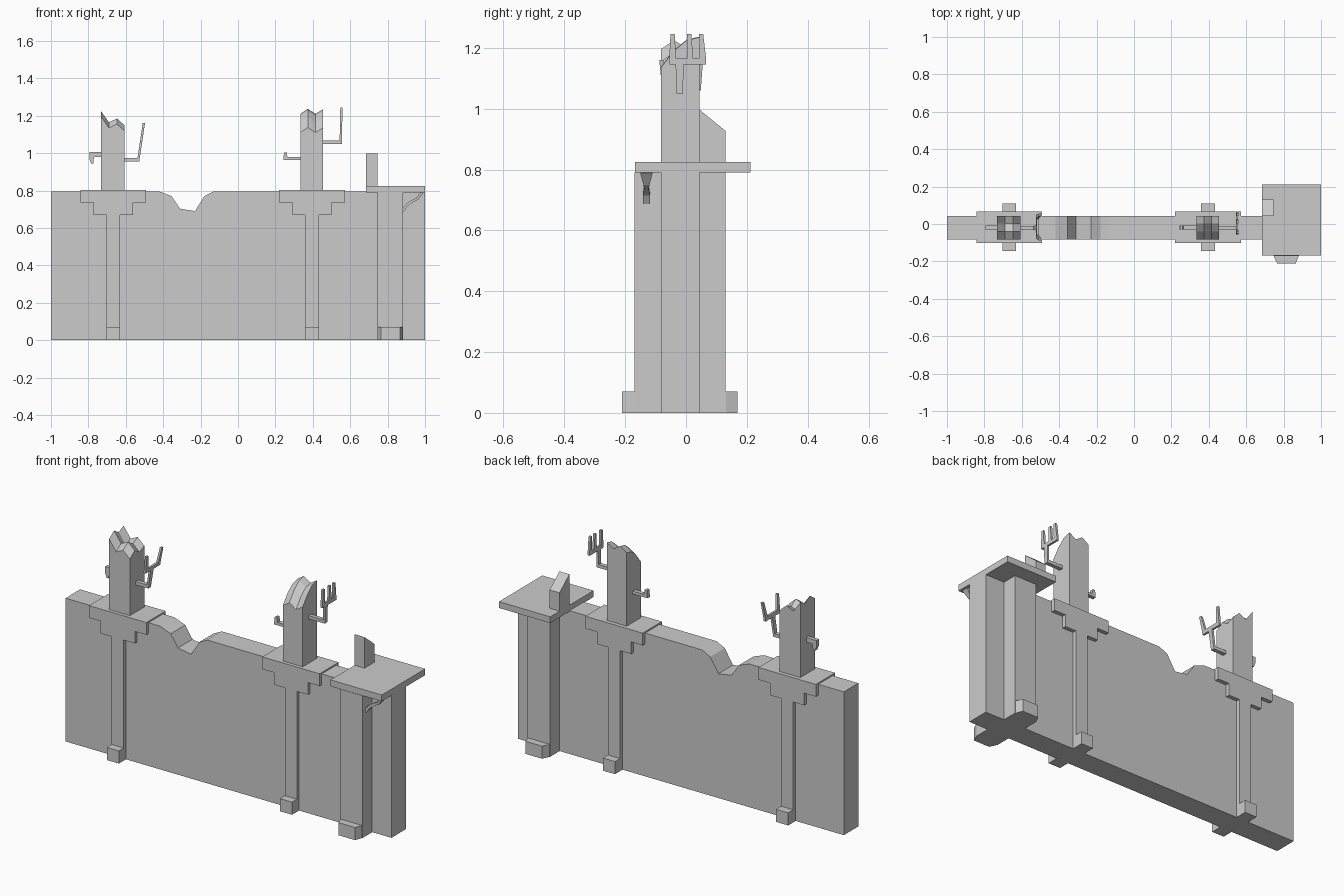
import bpy, bmesh
from mathutils import Vector

if "Cube" in bpy.data.objects:
    bpy.data.objects.remove(bpy.data.objects["Cube"])


def make(name, verts, faces):
    me = bpy.data.meshes.new(name)
    me.from_pydata(verts, [], faces)
    bm = bmesh.new()
    bm.from_mesh(me)
    bmesh.ops.recalc_face_normals(bm, faces=bm.faces)
    bm.to_mesh(me)
    bm.free()
    ob = bpy.data.objects.new(name, me)
    bpy.context.collection.objects.link(ob)
    return ob


def extrude(name, pts, axis, lo, hi):
    """Prism: profile in the two other axes, pushed along axis from lo to hi."""
    def place(p, t):
        c = list(p)
        c.insert(axis, t)
        return c
    n = len(pts)
    verts = [place(p, lo) for p in pts] + [place(p, hi) for p in pts]
    faces = [range(n), range(2 * n - 1, n - 1, -1)]
    faces += [(i, (i + 1) % n, n + (i + 1) % n, n + i) for i in range(n)]
    return make(name, verts, [tuple(f) for f in faces])


def box(name, x0, x1, y0, y1, z0, z1):
    return extrude(name, [(x0, y0), (x1, y0), (x1, y1), (x0, y1)], 2, z0, z1)


def broken_post(name, xs, ys, f, g, z0):
    """Square post whose jagged top is the sum of two zigzags."""
    nx, ny = len(xs), len(ys)
    verts = [(x, y, f[i] + g[j]) for i, x in enumerate(xs) for j, y in enumerate(ys)]
    verts += [(x, y, z0) for x in xs for y in ys]
    n = nx * ny
    faces = []
    for i in range(nx - 1):
        for j in range(ny - 1):
            a = i * ny + j
            faces.append((a, a + ny, a + ny + 1, a + 1))
    rim = [i * ny for i in range(nx)] + [(nx - 1) * ny + j for j in range(1, ny)]
    rim += [i * ny + ny - 1 for i in range(nx - 2, -1, -1)] + list(range(ny - 2, 0, -1))
    for a, b in zip(rim, rim[1:] + rim[:1]):
        faces.append((a, b, b + n, a + n))
    faces.append(tuple(r + n for r in rim))
    return make(name, verts, faces)


Y0, Y1 = -0.083, 0.044          # wall faces
YC = -0.02                      # wall centre line

# wall with the broken dip in its top edge
extrude("wall", [(-1, 0), (1, 0), (1, 0.795), (-0.13, 0.795), (-0.18, 0.77), (-0.23, 0.69),
                 (-0.31, 0.703), (-0.355, 0.77), (-0.42, 0.795), (-1, 0.795)], 1, Y0, Y1)

# stepped pilasters straddling the wall, with foot blocks
half = [(0.037, 0), (0.037, 0.668), (0.105, 0.668), (0.105, 0.735), (0.176, 0.735), (0.176, 0.803)]
outline = half + [(-x, z) for x, z in reversed(half)]
for side, cx in (("left", -0.667), ("right", 0.396)):
    extrude(side + "_pilaster", [(cx + x, z) for x, z in outline], 1, -0.102, 0.066)
    box(side + "_pilaster_foot", cx - 0.037, cx + 0.037, -0.145, 0.11, 0, 0.07)

# jagged posts
ys = [Y0, -0.04, 0.002, Y1]
broken_post("left_post", [-0.733, -0.69, -0.647, -0.606], ys,
            [1.225, 1.165, 1.185, 1.148], [-0.03, 0, -0.025, -0.005], 0.8)
broken_post("right_post", [0.333, 0.373, 0.414, 0.455], ys,
            [1.21, 1.237, 1.21, 1.235], [-0.10, -0.045, -0.01, 0], 0.8)

# short hooked pegs on the left faces
extrude("left_hook", [(-0.73, 1.005), (-0.795, 1.005), (-0.795, 0.97), (-0.785, 0.945),
                      (-0.774, 0.945), (-0.77, 0.98), (-0.73, 0.98)], 1, -0.03, -0.008)
extrude("right_hook", [(0.335, 0.978), (0.265, 0.978), (0.259, 1.005), (0.246, 1.003),
                       (0.242, 0.962), (0.335, 0.962)], 1, -0.03, -0.008)


# forks on bent arms on the right faces; lean shifts x with height
def fork(side, x_post, x, z_arm, z_bar, z_tip, lean, prongs):
    box(side + "_fork_arm", x_post, x + 0.012, -0.032, -0.01, z_arm, z_arm + 0.018)
    pieces = [("stem", [(-0.032, z_arm), (-0.01, z_arm), (-0.008, z_bar), (-0.034, z_bar)]),
              ("bar", [(prongs[0][0], z_bar), (prongs[-1][1], z_bar),
                       (prongs[-1][1], z_bar + 0.02), (prongs[0][0], z_bar + 0.02)])]
    for k, (a, b, splay) in enumerate(prongs):
        m = (a + b) / 2 + splay
        pieces.append(("prong_%d" % k, [(a, z_bar + 0.02), (b, z_bar + 0.02),
                                        (m + 0.007, z_tip), (m - 0.007, z_tip)]))
    for part, pts in pieces:
        ob = extrude(side + "_fork_" + part, pts, 0, x, x + 0.012)
        for v in ob.data.vertices:
            v.co.x += lean * (v.co.z - z_arm)


fork("left", -0.61, -0.54, 0.955, 1.06, 1.16, 0.15,
     [(-0.08, -0.058, -0.012), (0.028, 0.05, 0.01)])
fork("right", 0.45, 0.543, 1.05, 1.145, 1.245, 0.02,
     [(-0.055, -0.033, 0), (0.003, 0.023, -0.002), (0.043, 0.066, -0.005)])

# end pier: cross-shaped shaft, chamfered feet front and back, slab on top
box("pier_shaft", 0.745, 0.882, -0.17, 0.13, 0, 0.79)
for name, s in (("front", -1), ("back", 1)):
    extrude("pier_%s_foot" % name,
            [(0.747, YC + s * 0.14), (0.88, YC + s * 0.14), (0.88, YC + s * 0.152),
             (0.865, YC + s * 0.19), (0.765, YC + s * 0.19), (0.747, YC + s * 0.152)], 2, 0, 0.07)
box("pier_slab", 0.685, 1.0, -0.168, 0.212, 0.79, 0.825)

# slanted stub standing on the slab
extrude("slab_stub", [(0.044, 0.82), (0.13, 0.82), (0.13, 0.927), (0.044, 0.997)], 0, 0.685, 0.746)

# curved bracket under the slab, pinched in the middle
path = [(0.881, 0.69, 0.012), (0.9, 0.72, 0.011), (0.93, 0.742, 0.008),
        (0.957, 0.755, 0.01), (0.985, 0.791, 0.02)]
verts = []
for i, (x, z, w) in enumerate(path):
    a, b = path[max(i - 1, 0)], path[min(i + 1, len(path) - 1)]
    d = Vector((a[1] - b[1], b[0] - a[0])).normalized() * 0.007
    verts += [(x + d.x, -0.13 - w, z + d.y), (x + d.x, -0.13 + w, z + d.y),
              (x - d.x, -0.13 + w, z - d.y), (x - d.x, -0.13 - w, z - d.y)]
faces = [(0, 1, 2, 3), (16, 17, 18, 19)]
for i in range(4):
    faces += [(4 * i + k, 4 * i + (k + 1) % 4, 4 * i + 4 + (k + 1) % 4, 4 * i + 4 + k) for k in range(4)]
make("slab_bracket", verts, faces)
